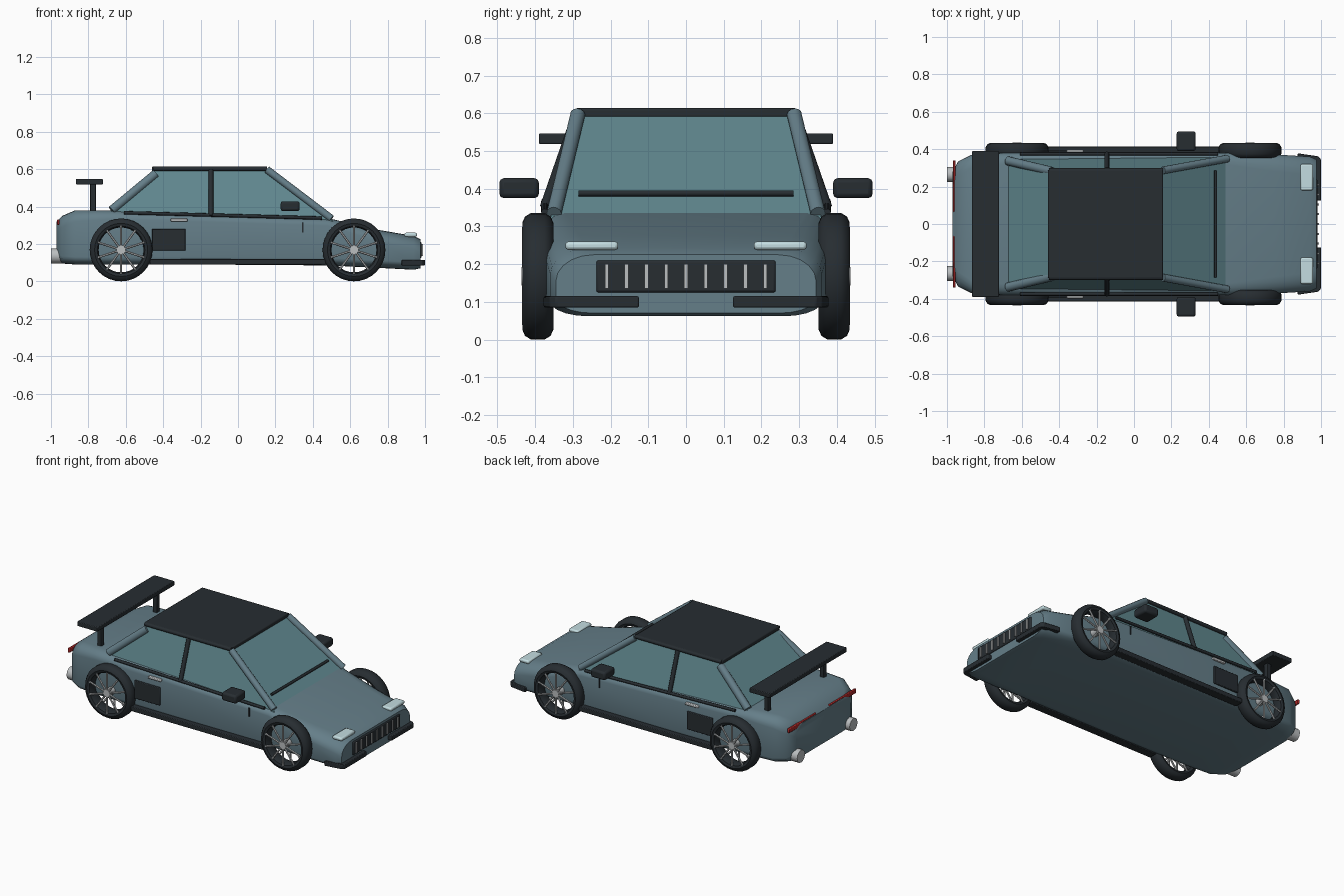
import bpy, bmesh, math
from mathutils import Vector

if "Cube" in bpy.data.objects:
    bpy.data.objects.remove(bpy.data.objects["Cube"])


def material(name, r, g, b):
    m = bpy.data.materials.new(name)
    m.diffuse_color = (r, g, b, 1)
    m.use_nodes = True
    m.node_tree.nodes["Principled BSDF"].inputs["Base Color"].default_value = m.diffuse_color
    return m


PAINT = material("paint", 0.13, 0.21, 0.25)
GLASS = material("glass", 0.12, 0.25, 0.28)
DARK = material("dark", 0.02, 0.026, 0.031)
SILVER = material("silver", 0.5, 0.52, 0.53)
LAMP = material("lamp", 0.55, 0.72, 0.75)
RED = material("red", 0.4, 0.02, 0.02)


def make(name, bm, mat, bevel=0, smooth=True):
    bmesh.ops.recalc_face_normals(bm, faces=bm.faces)
    me = bpy.data.meshes.new(name)
    bm.to_mesh(me)
    bm.free()
    me.materials.append(mat)
    ob = bpy.data.objects.new(name, me)
    bpy.context.collection.objects.link(ob)
    if bevel:
        mod = ob.modifiers.new("bevel", 'BEVEL')
        mod.width, mod.segments = bevel, 2
    if smooth:
        bpy.ops.object.select_all(action='DESELECT')
        ob.select_set(True)
        bpy.context.view_layer.objects.active = ob
        bpy.ops.object.shade_smooth_by_angle(angle=math.radians(35))
    return ob


def box(name, x, y, z, mat, bevel=0.004):
    bm = bmesh.new()
    bmesh.ops.create_cube(bm, size=1)
    for v in bm.verts:
        v.co = [(a + b) / 2 + c * abs(b - a) for (a, b), c in zip((x, y, z), v.co)]
    return make(name, bm, mat, bevel)


def add_rod(bm, p, q, r, n=12):
    p, q = Vector(p), Vector(q)
    new = bmesh.ops.create_cone(bm, cap_ends=True, segments=n, radius1=r, radius2=r,
                                depth=(q - p).length)["verts"]
    rot = (q - p).to_track_quat('Z', 'Y')
    for v in new:
        v.co = rot @ v.co + (p + q) / 2


def rod(name, p, q, r, mat):
    bm = bmesh.new()
    add_rod(bm, p, q, r)
    return make(name, bm, mat)


def loft(bm, rings, closed=False):
    vs = [[bm.verts.new(p) for p in ring] for ring in rings]
    n = len(vs[0])
    for i in range(len(vs) if closed else len(vs) - 1):
        a, b = vs[i], vs[(i + 1) % len(vs)]
        for j in range(n):
            bm.faces.new((a[j], a[(j + 1) % n], b[(j + 1) % n], b[j]))
    if not closed:
        bm.faces.new(vs[0])
        bm.faces.new(vs[-1])


# body: rounded sections at x, bottom, top, half width, corner width, top corner height
def section(x, z0, z1, w, ry, rt, rb=0.04):
    ring = []
    for sy, sz, r, start in ((1, 1, rt, 0), (-1, 1, rt, 90), (-1, -1, rb, 180), (1, -1, rb, 270)):
        cz = z1 - r if sz > 0 else z0 + r
        for k in range(6):
            a = math.radians(start + 18 * k)
            ring.append((x, sy * (w - ry) + ry * math.cos(a), cz + r * math.sin(a)))
    return ring


stations = [(-0.97, 0.11, 0.32, 0.28, 0.08, 0.06), (-0.94, 0.095, 0.35, 0.335, 0.08, 0.06),
            (-0.87, 0.09, 0.38, 0.37, 0.07, 0.06), (-0.70, 0.09, 0.38, 0.38, 0.06, 0.05),
            (-0.2, 0.09, 0.36, 0.385, 0.05, 0.04), (0.48, 0.085, 0.338, 0.38, 0.06, 0.04),
            (0.75, 0.072, 0.275, 0.372, 0.09, 0.06), (0.94, 0.062, 0.243, 0.36, 0.1, 0.07),
            (0.975, 0.07, 0.225, 0.345, 0.1, 0.07)]
bm = bmesh.new()
loft(bm, [section(*s) for s in stations])
make("body", bm, PAINT)

# cabin glass and roof
bm = bmesh.new()
loft(bm, [[(-0.69, -0.35, 0.36), (0.51, -0.36, 0.32), (0.51, 0.36, 0.32), (-0.69, 0.35, 0.36)],
          [(-0.45, -0.285, 0.595), (0.15, -0.285, 0.595), (0.15, 0.285, 0.595), (-0.45, 0.285, 0.595)]])
make("cabin_glass", bm, GLASS, smooth=False)
box("roof", (-0.46, 0.155), (-0.29, 0.29), (0.588, 0.614), DARK, 0.006)
rod("wiper", (0.437, -0.285, 0.388), (0.437, 0.285, 0.388), 0.008, DARK)

# rear wing
box("wing", (-0.866, -0.722), (-0.39, 0.39), (0.518, 0.547), DARK)

# grille with slats
box("grille", (0.95, 0.982), (-0.238, 0.238), (0.125, 0.21), DARK, 0.006)
for i in range(9):
    y = (i - 4) * 0.0525
    box("grille_slat", (0.975, 0.988), (y - 0.005, y + 0.005), (0.135, 0.2), SILVER, 0)

# parts on both sides
for s in (1, -1):
    rod("front_pillar", (0.155, s * 0.287, 0.597), (0.5, s * 0.35, 0.335), 0.02, PAINT)
    rod("rear_pillar", (-0.44, s * 0.282, 0.575), (-0.675, s * 0.338, 0.38), 0.024, PAINT)
    rod("middle_pillar", (-0.145, s * 0.29, 0.595), (-0.145, s * 0.375, 0.35), 0.013, DARK)
    rod("roof_rail", (-0.455, s * 0.287, 0.602), (0.155, s * 0.287, 0.602), 0.012, DARK)
    rod("belt_trim", (-0.61, s * 0.375, 0.367), (0.45, s * 0.375, 0.338), 0.009, DARK)
    box("sill", (-0.47, 0.47), (s * 0.36, s * 0.415), (0.09, 0.12), DARK)
    box("side_intake", (-0.46, -0.28), (s * 0.35, s * 0.393), (0.165, 0.28), DARK)
    box("door_handle", (-0.36, -0.27), (s * 0.375, s * 0.397), (0.32, 0.335), SILVER)
    box("door_seam", (0.342, 0.35), (s * 0.37, s * 0.386), (0.26, 0.315), DARK, 0)
    box("mirror", (0.228, 0.33), (s * 0.39, s * 0.495), (0.375, 0.428), DARK, 0.012)
    box("wing_post", (-0.79, -0.76), (s * 0.265, s * 0.295), (0.36, 0.525), DARK)
    box("tail_light", (-0.968, -0.954), (s * 0.065, s * 0.34), (0.302, 0.33), RED)
    rod("exhaust", (-1.0, s * 0.265, 0.136), (-0.91, s * 0.265, 0.136), 0.04, SILVER)
    box("headlight", (0.89, 0.957), (s * 0.18, s * 0.32), (0.238, 0.26), LAMP, 0.008)

    # bumper that turns back round the corner
    outer = [(1.0, 0.125), (1.0, 0.345), (0.985, 0.362), (0.875, 0.378)]
    inner = [(0.96, 0.125), (0.96, 0.325), (0.95, 0.335), (0.875, 0.345)]
    bm = bmesh.new()
    loft(bm, [[(a[0], s * a[1], 0.085), (a[0], s * a[1], 0.115), (b[0], s * b[1], 0.115),
               (b[0], s * b[1], 0.085)] for a, b in zip(outer, inner)])
    make("bumper", bm, DARK, 0.004)

    # wheels: open tyre ring, spokes and hub
    for x in (-0.625, 0.62):
        R, cy, cz = 0.168, s * 0.393, 0.168
        prof = [(R, -0.018), (R, 0.018), (0.158, 0.034), (0.142, 0.041), (0.127, 0.036),
                (0.12, 0.02), (0.12, -0.02), (0.127, -0.036), (0.142, -0.041), (0.158, -0.034)]
        bm = bmesh.new()
        N = 32
        loft(bm, [[(x + r * math.cos(2 * math.pi * i / N), cy + d, cz + r * math.sin(2 * math.pi * i / N))
                   for r, d in prof] for i in range(N)], closed=True)
        make("tyre", bm, DARK)
        bm = bmesh.new()
        add_rod(bm, (x, cy - 0.043, cz), (x, cy + 0.043, cz), 0.024, 16)
        for d in (-0.036, 0.036):
            for i in range(10):
                a = 2 * math.pi * (i + 0.5) / 10
                add_rod(bm, (x, cy + d, cz),
                        (x + 0.13 * math.cos(a), cy + d, cz + 0.13 * math.sin(a)), 0.006, 6)
        make("wheel_spokes", bm, SILVER)
